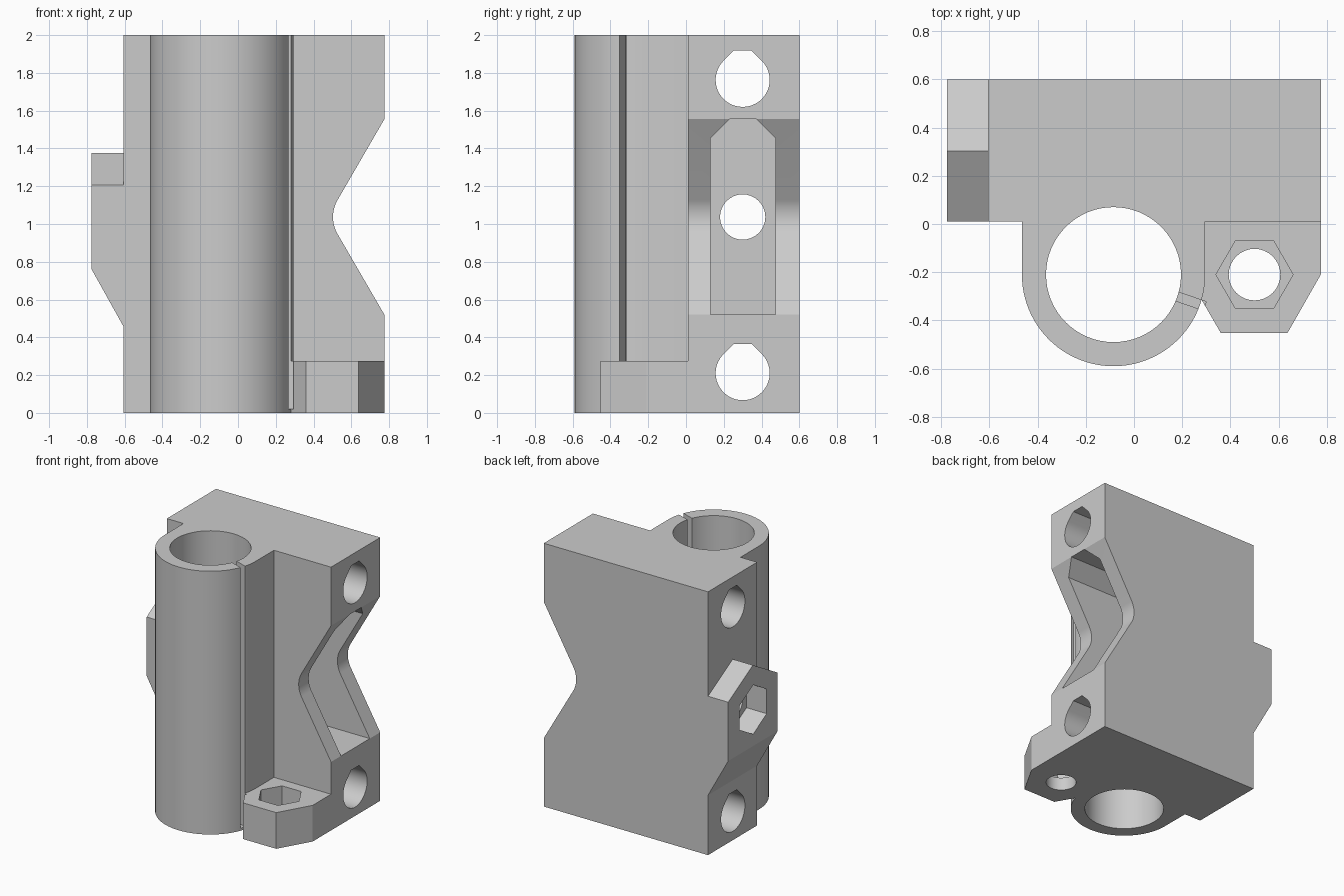
import bpy, bmesh
from math import sin, cos, radians, sqrt

if "Cube" in bpy.data.objects:
    bpy.data.objects.remove(bpy.data.objects["Cube"], do_unlink=True)

grey = bpy.data.materials.new("plain grey")
grey.use_nodes = True
grey.diffuse_color = (0.6, 0.6, 0.6, 1)
grey.node_tree.nodes["Principled BSDF"].inputs["Base Color"].default_value = (0.6, 0.6, 0.6, 1)


def arc(cx, cy, r, start, end, n):
    step = (end - start) / n
    return [(cx + r * cos(radians(start + step * i)),
             cy + r * sin(radians(start + step * i))) for i in range(n + 1)]


def ring(cx, cy, r, n, start=0):
    return arc(cx, cy, r, start, start + 360, n)[:-1]


def prism(name, outline, axis, lo, hi):
    """Extrude a closed outline along x (yz), y (xz) or z (xy)."""
    place = {"x": lambda a, b, d: (d, a, b),
             "y": lambda a, b, d: (a, d, b),
             "z": lambda a, b, d: (a, b, d)}[axis]
    bm = bmesh.new()
    ends = [[bm.verts.new(place(a, b, d)) for a, b in outline] for d in (lo, hi)]
    for loop in ends:
        bm.faces.new(loop)
    for i in range(len(outline)):
        j = (i + 1) % len(outline)
        bm.faces.new((ends[0][i], ends[0][j], ends[1][j], ends[1][i]))
    bmesh.ops.recalc_face_normals(bm, faces=bm.faces)
    mesh = bpy.data.meshes.new(name)
    bm.to_mesh(mesh)
    bm.free()
    mesh.materials.append(grey)
    obj = bpy.data.objects.new(name, mesh)
    bpy.context.collection.objects.link(obj)
    return obj


def combine(target, tool, operation):
    bpy.context.view_layer.objects.active = target
    mod = target.modifiers.new(tool.name, "BOOLEAN")
    mod.operation, mod.solver, mod.object = operation, "EXACT", tool
    bpy.ops.object.modifier_apply(modifier=mod.name)
    bpy.data.objects.remove(tool, do_unlink=True)


left, right, front, back, top = -0.605, 0.775, 0.01, 0.6, 2.0
bore_x, bore_y = -0.085, -0.21
nut_x, nut_y = 0.5, -0.21
mid_y, mid_z = 0.303, 1.037

# Block and rounded bearing holder share one plan outline
plan = [(right, back), (left, back), (left, front), (bore_x - 0.38, front)]
plan += arc(bore_x, bore_y, 0.38, 180, 360, 48)
plan += [(bore_x + 0.38, front), (right, front)]
body = prism("rod_and_bearing_bracket", plan, "z", 0, top)

# Lug for the upright screw
lug = [(0.22, 0.1), (0.22, nut_y), (0.36, -0.452), (0.637, -0.452),
       (right, nut_y), (right, 0.1)]
combine(body, prism("screw_lug", lug, "z", 0, 0.275), "UNION")

# Side boss with gabled top and sloped support
boss = [(front, 0.76), (back, 0.76), (back, 1.207), (mid_y, 1.375), (front, 1.207)]
combine(body, prism("nut_boss", boss, "x", -right, -0.5), "UNION")
ramp = [(-right, 1), (-right, 0.76), (left, 0.455), (-0.5, 0.455), (-0.5, 1)]
combine(body, prism("boss_support", ramp, "y", front, back), "UNION")

# Bearing bore and its clamping slit
combine(body, prism("bore", ring(bore_x, bore_y, 0.28, 64), "z", -0.1, 2.1), "DIFFERENCE")
ux, uy = cos(radians(-19)), sin(radians(-19))
slit = [(bore_x + ux * d - uy * w, bore_y + uy * d + ux * w)
        for d, w in ((0.2, -0.019), (0.4, -0.019), (0.4, 0.019), (0.2, 0.019))]
combine(body, prism("slit", slit, "z", 0.02, 2.1), "DIFFERENCE")

# Rounded V notch through the block
notch = [(right + 0.2, 1.555), (right, 1.555)]
notch += arc(0.683, mid_z, 0.18, 150, 210, 16)
notch += [(right, 0.52), (right + 0.2, 0.52)]
combine(body, prism("notch", notch, "y", -0.2, 0.8), "DIFFERENCE")

# Deep slot behind the notch, with chamfered ceiling
slot = [(0.13, 0.52), (0.475, 0.52), (0.475, 1.453), (0.373, 1.555),
        (0.232, 1.555), (0.13, 1.453)]
combine(body, prism("slot", slot, "x", -0.4, 1), "DIFFERENCE")

# Rod holes with flattened peaks
r, peak = 0.143, 0.155
for z in (0.21, 1.763):
    flat = r * sqrt(2) - peak
    hole = arc(mid_y - 0.003, z, r, 135, 405, 40)
    hole += [(mid_y - 0.003 + flat, z + peak), (mid_y - 0.003 - flat, z + peak)]
    combine(body, prism("rod_hole", hole, "x", -1, 1), "DIFFERENCE")

# Tension screw hole and its nut recess
combine(body, prism("screw_hole", ring(0.3, mid_z, 0.12, 32), "x", -1, 0.3), "DIFFERENCE")
combine(body, prism("nut_recess", ring(0.3, mid_z, 0.187, 6, 30), "x", -1, left), "DIFFERENCE")

# Lug screw hole and nut recess
combine(body, prism("lug_hole", ring(nut_x, nut_y, 0.107, 32), "z", -0.1, 0.5), "DIFFERENCE")
combine(body, prism("lug_recess", ring(nut_x, nut_y, 0.16, 6), "z", 0.1, 0.5), "DIFFERENCE")

# Smooth the curved walls, keep corners crisp
bpy.ops.object.select_all(action="DESELECT")
body.select_set(True)
bpy.context.view_layer.objects.active = body
bpy.ops.object.shade_smooth_by_angle(angle=radians(25))
